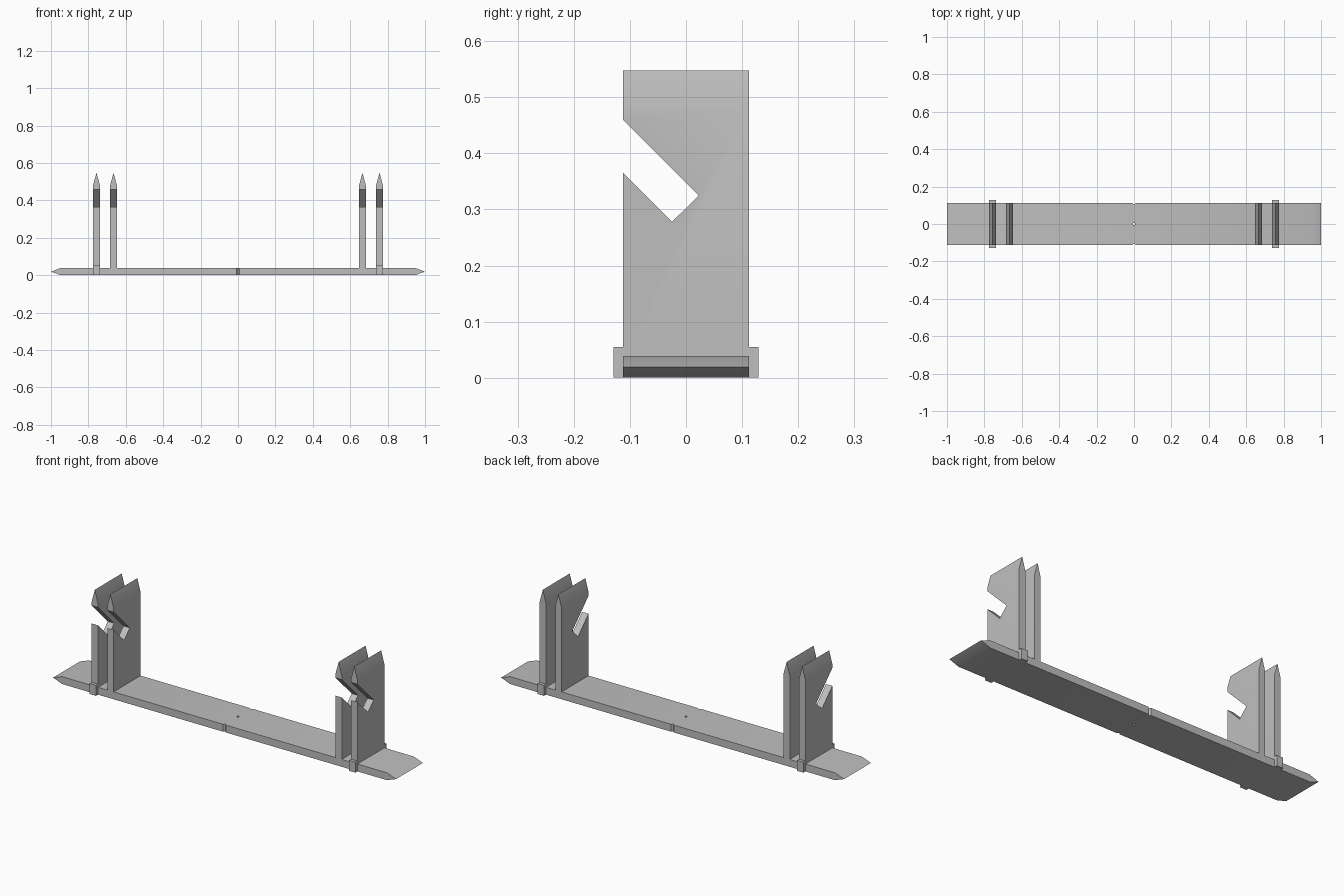
import bpy
import bmesh
from mathutils import Vector

if "Cube" in bpy.data.objects:
    bpy.data.objects.remove(bpy.data.objects["Cube"], do_unlink=True)

# Single plain grey
grey = bpy.data.materials.new("light grey")
grey.use_nodes = True
GREY = (0.52, 0.52, 0.52, 1)
grey.diffuse_color = GREY
grey.node_tree.nodes["Principled BSDF"].inputs["Base Color"].default_value = GREY


def prism(name, points, depth):
    """Extrude a closed 3D outline along the depth vector."""
    bm = bmesh.new()
    face = bm.faces.new([bm.verts.new(p) for p in points])
    out = bmesh.ops.extrude_face_region(bm, geom=[face])
    moved = [v for v in out["geom"] if isinstance(v, bmesh.types.BMVert)]
    bmesh.ops.translate(bm, verts=moved, vec=Vector(depth))
    bmesh.ops.recalc_face_normals(bm, faces=bm.faces)
    mesh = bpy.data.meshes.new(name)
    bm.to_mesh(mesh)
    bm.free()
    mesh.materials.append(grey)
    obj = bpy.data.objects.new(name, mesh)
    bpy.context.collection.objects.link(obj)
    return obj


def activate(obj):
    bpy.ops.object.select_all(action="DESELECT")
    obj.select_set(True)
    bpy.context.view_layer.objects.active = obj


def cut(obj, cutter):
    """Subtract the cutter from the object, then discard it."""
    activate(obj)
    mod = obj.modifiers.new("cut", "BOOLEAN")
    mod.operation = "DIFFERENCE"
    mod.solver = "EXACT"
    mod.object = cutter
    bpy.ops.object.modifier_apply(modifier=mod.name)
    bpy.data.objects.remove(cutter, do_unlink=True)


def smooth(obj):
    activate(obj)
    bpy.ops.object.shade_smooth_by_angle(angle=0.52)


def rod(sides, radius, y):
    bpy.ops.mesh.primitive_cylinder_add(vertices=sides, radius=radius, depth=0.2, location=(0, y, 0))
    return bpy.context.object


HALF = 0.112        # half depth of base and uprights
THICK = 0.039       # base thickness
TOP = 0.548         # ridge height
SHOULDER = 0.48     # where the uprights start to taper

# Base plank with pointed ends
mid = THICK / 2
base = prism("base_plank", [
    (-1, -HALF, mid), (-0.947, -HALF, 0), (0.947, -HALF, 0),
    (1, -HALF, mid), (0.947, -HALF, THICK), (-0.947, -HALF, THICK)], (0, 2 * HALF, 0))

# Centre hole and edge grooves
cut(base, rod(16, 0.006, 0))
for y in (-HALF, HALF):
    cut(base, rod(4, 0.008, y))
smooth(base)


def upright(name, x, bottom):
    """Board with a ridged top and a slanted slot open to the front."""
    w = 0.0185
    board = prism(name, [
        (x - w, -HALF, bottom), (x + w, -HALF, bottom), (x + w, -HALF, SHOULDER),
        (x, -HALF, TOP), (x - w, -HALF, SHOULDER)], (0, 2 * HALF, 0))
    slot = prism("slot_cutter", [
        (x - 0.1, 0.0227, 0.325), (x - 0.1, -0.0246, 0.278),
        (x - 0.1, -0.1746, 0.428), (x - 0.1, -0.1273, 0.475)], (0.2, 0, 0))
    cut(board, slot)
    smooth(board)


# Two pairs of uprights, the outer ones with locking tabs
for side, sign in (("left", 1), ("right", -1)):
    upright(side + "_inner_upright", sign * 0.6655, mid)
    outer = sign * 0.7565
    upright(side + "_outer_upright", outer, mid)
    for end, y in (("front", -0.129), ("back", HALF)):
        a, b = outer - 0.0185, outer + 0.0185
        prism(f"{side}_{end}_tab", [
            (a, y, 0), (b, y, 0), (b, y, 0.055), (a, y, 0.055)], (0, 0.017, 0))
